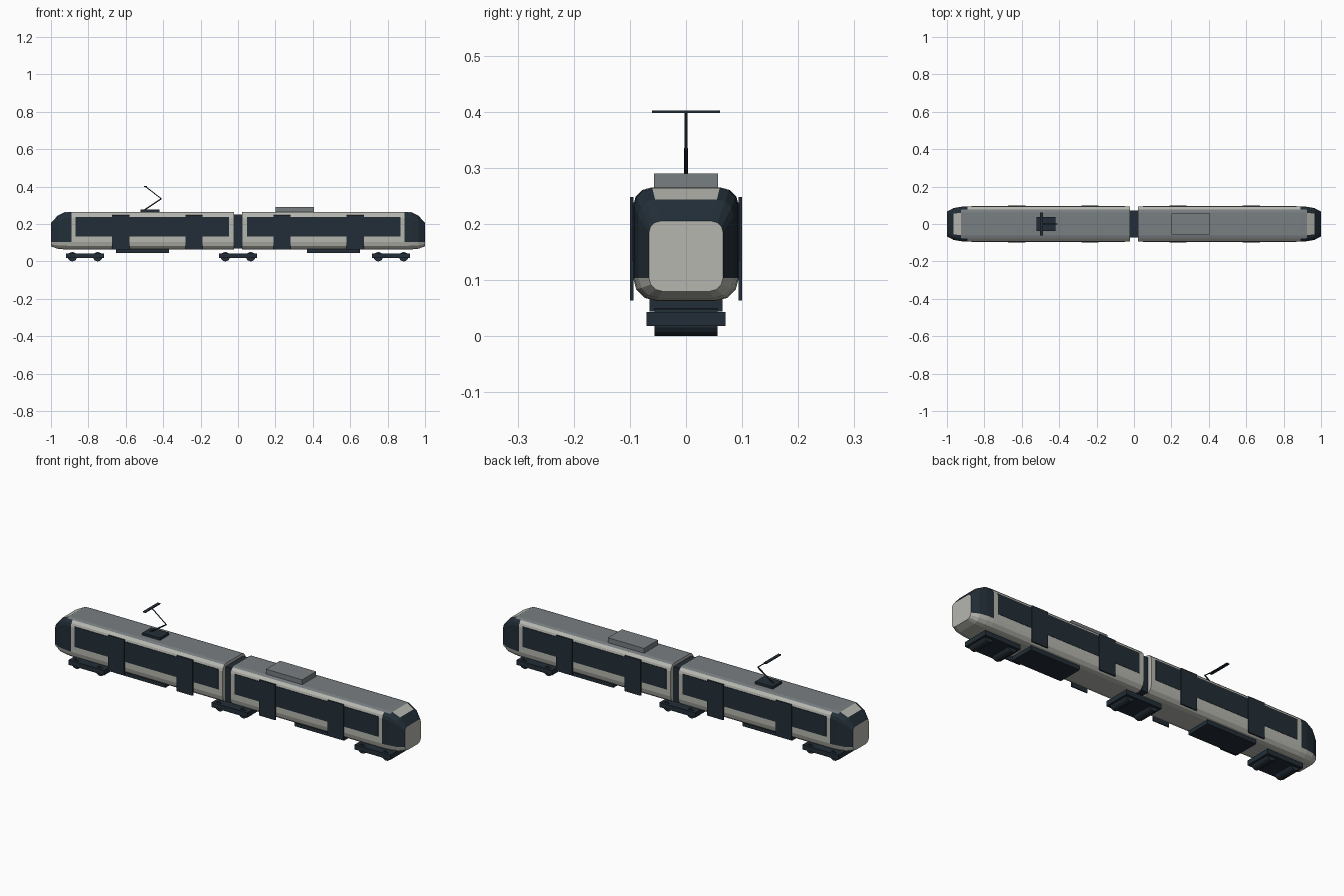
import bpy, bmesh, math
from mathutils import Vector

if "Cube" in bpy.data.objects:
    bpy.data.objects.remove(bpy.data.objects["Cube"])


def material(name, rgb):
    m = bpy.data.materials.new(name)
    m.diffuse_color = (*rgb, 1)
    m.use_nodes = True
    m.node_tree.nodes["Principled BSDF"].inputs["Base Color"].default_value = m.diffuse_color
    return m


BODY = material("warm light grey", (0.47, 0.47, 0.43))
ROOF = material("mid grey", (0.19, 0.21, 0.22))
DARK = material("dark blue grey", (0.016, 0.027, 0.038))


def finish(bm, name, mats):
    bmesh.ops.recalc_face_normals(bm, faces=bm.faces)
    mesh = bpy.data.meshes.new(name)
    bm.to_mesh(mesh)
    bm.free()
    for m in mats:
        mesh.materials.append(m)
    ob = bpy.data.objects.new(name, mesh)
    bpy.context.collection.objects.link(ob)
    return ob


def box(name, mat, x, y, z):
    """Box from (min, max) pairs on each axis."""
    bm = bmesh.new()
    bmesh.ops.create_cube(bm, size=1)
    for v in bm.verts:
        v.co = [r[0] + (c + 0.5) * (r[1] - r[0]) for c, r in zip(v.co, (x, y, z))]
    return finish(bm, name, [mat])


def rod(name, mat, a, b, radius, sides=16):
    a, b = Vector(a), Vector(b)
    bm = bmesh.new()
    bmesh.ops.create_cone(bm, cap_ends=True, segments=sides, radius1=radius,
                          radius2=radius, depth=(b - a).length)
    ob = finish(bm, name, [mat])
    turn = (b - a).to_track_quat('Z', 'Y').to_matrix().to_4x4()
    ob.data.transform(turn)
    ob.data.transform(turn.Translation((a + b) / 2))
    return ob


def section(hw, z0, z1, r_low, r_top, steps=3):
    """Rounded rectangle in the y-z plane."""
    pts = []
    corners = ((1, z0 + r_low, r_low, -90), (1, z1 - r_top, r_top, 0),
               (-1, z1 - r_top, r_top, 90), (-1, z0 + r_low, r_low, 180))
    for side, zc, r, start in corners:
        for i in range(steps + 1):
            a = math.radians(start + 90 * i / steps)
            pts.append((side * (hw - r) + r * math.cos(a), zc + r * math.sin(a)))
    return pts


# Car bodies: rounded tube lofted into a tapered cab
LOFT = [(0.022, 0.094, 0.063, 0.265, 0.040, 0.032),
        (0.890, 0.094, 0.063, 0.265, 0.040, 0.032),
        (0.925, 0.092, 0.064, 0.264, 0.040, 0.032),
        (0.965, 0.085, 0.068, 0.244, 0.036, 0.030),
        (1.000, 0.066, 0.080, 0.205, 0.024, 0.020)]


def car_body(name, s):
    bm = bmesh.new()
    rings = [[bm.verts.new((s * x, y, z)) for y, z in section(*spec)]
             for x, *spec in LOFT]
    n = len(rings[0])
    for a, b in zip(rings, rings[1:]):
        for i in range(n):
            j = (i + 1) % n
            bm.faces.new((a[i], a[j], b[j], b[i]))
    bm.faces.new(rings[0])
    bm.faces.new(rings[-1])
    bmesh.ops.recalc_face_normals(bm, faces=bm.faces)
    for f in bm.faces:
        c = f.calc_center_median()
        x = abs(c.x)
        if abs(f.normal.x) > 0.98:            # flat ends
            f.material_index = 0
        elif x < 0.925 and f.normal.z > 0.8:  # roof skin
            f.material_index = 1
        elif x > 0.89 and c.z > 0.104:        # cab glazing, light brow panel
            brow = x < 0.965 and abs(c.y) < 0.03
            f.material_index = 0 if brow else 2
    finish(bm, name, [BODY, ROOF, DARK])


for label, s in (("left", -1), ("right", 1)):
    def span(a, b):
        return tuple(sorted((s * a, s * b)))

    car_body(label + "_car_body", s)
    # Window bands and doors on both sides
    for side, t in (("front", -1), ("back", 1)):
        box(f"{label}_{side}_window_band", DARK, span(0.047, 0.868),
            sorted((t * 0.090, t * 0.0955)), (0.134, 0.238))
        for i, x in enumerate((0.236, 0.627)):
            box(f"{label}_{side}_door_{i + 1}", DARK, span(x - 0.046, x + 0.046),
                sorted((t * 0.0935, t * 0.0995)), (0.064, 0.248))
    # Underfloor equipment
    box(label + "_underfloor_box", DARK, span(0.37, 0.652), (-0.065, 0.065), (0.044, 0.07))

# Gangway between the cars
box("gangway", DARK, (-0.03, 0.03), (-0.072, 0.072), (0.07, 0.25))

# Bogies with wide axle rollers
for label, x in (("left", -0.818), ("middle", 0), ("right", 0.818)):
    box(label + "_bogie_frame", DARK, (x - 0.102, x + 0.102), (-0.07, 0.07), (0.018, 0.043))
    for i, d in enumerate((-0.068, 0.068)):
        rod(f"{label}_wheelset_{i + 1}", DARK, (x + d, -0.056, 0.025),
            (x + d, 0.056, 0.025), 0.025)

# Roof equipment
box("roof_unit", ROOF, (0.2, 0.407), (-0.057, 0.057), (0.26, 0.29))

# Pantograph
box("pantograph_base", DARK, (-0.522, -0.42), (-0.037, 0.037), (0.262, 0.277))
rod("pantograph_lower_arm", DARK, (-0.505, 0, 0.272), (-0.41, 0, 0.335), 0.0035, 8)
rod("pantograph_upper_arm", DARK, (-0.41, 0, 0.335), (-0.493, 0, 0.399), 0.0025, 8)
box("pantograph_contact_bar", DARK, (-0.502, -0.486), (-0.061, 0.061), (0.398, 0.402))
